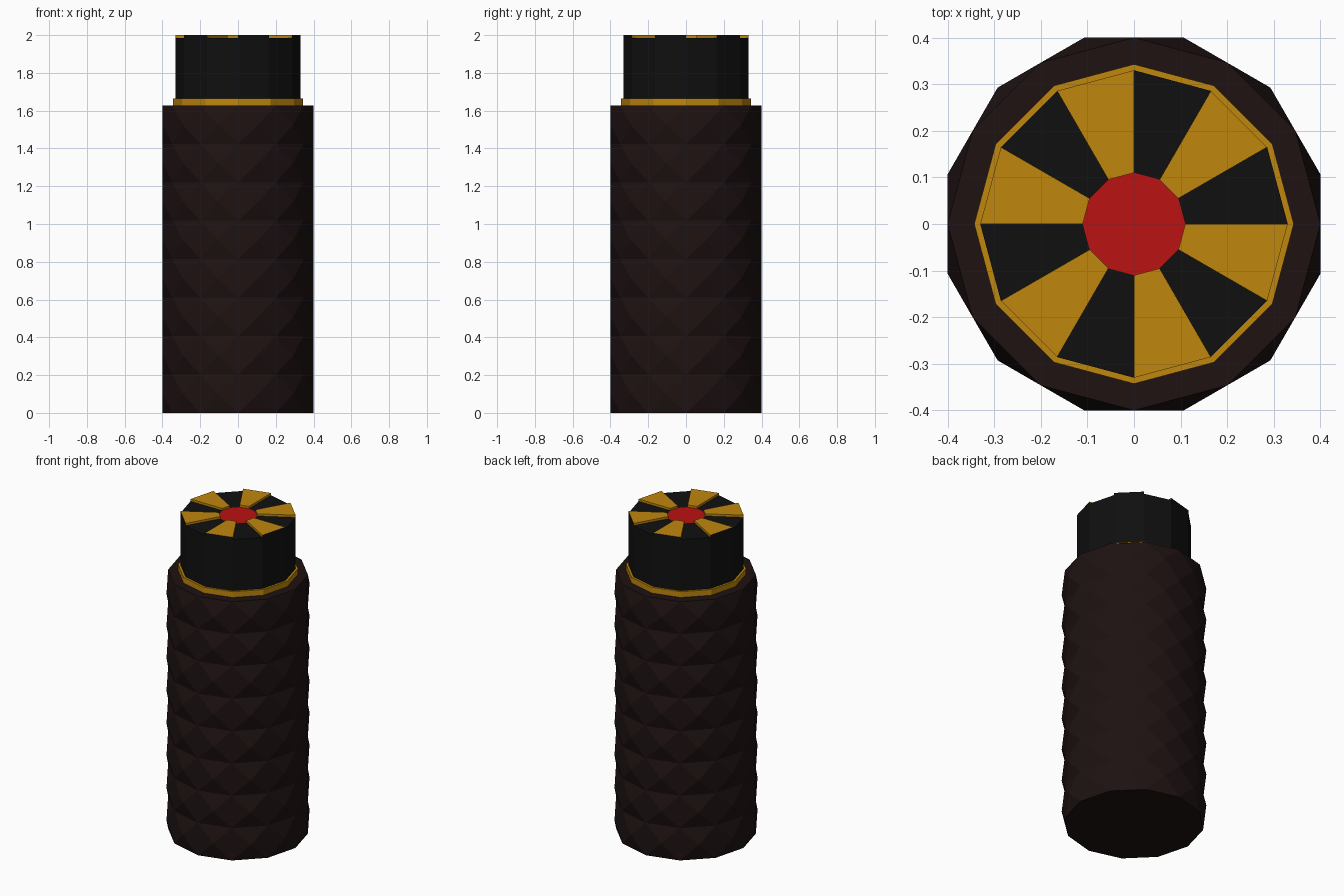
import bpy, bmesh
from math import sin, cos, radians

if "Cube" in bpy.data.objects:
    bpy.data.objects.remove(bpy.data.objects["Cube"])

SIDES = 12
STEP = 360 / SIDES


def material(name, rgb):
    m = bpy.data.materials.new(name)
    m.diffuse_color = (*rgb, 1)
    m.use_nodes = True
    m.node_tree.nodes["Principled BSDF"].inputs["Base Color"].default_value = m.diffuse_color
    return m


GRIP = material("dark_brown", (0.013, 0.006, 0.006))
BLACK = material("black", (0.005, 0.005, 0.005))
GOLD = material("gold", (0.52, 0.24, 0.004))
RED = material("red", (0.5, 0.006, 0.006))


def finish(name, bm, *mats):
    bmesh.ops.recalc_face_normals(bm, faces=bm.faces)
    mesh = bpy.data.meshes.new(name)
    bm.to_mesh(mesh)
    bm.free()
    for m in mats:
        mesh.materials.append(m)
    obj = bpy.data.objects.new(name, mesh)
    bpy.context.collection.objects.link(obj)
    return obj


def ring(bm, r, z, turn=0.0):
    angles = [radians(i * STEP + turn) for i in range(SIDES)]
    return [bm.verts.new((r * cos(a), r * sin(a), z)) for a in angles]


def bridge(bm, a, b):
    return [bm.faces.new((a[i - 1], a[i], b[i], b[i - 1])) for i in range(SIDES)]


def prism(name, r, z0, z1, mat):
    bm = bmesh.new()
    low, high = ring(bm, r, z0), ring(bm, r, z1)
    bridge(bm, low, high)
    bm.faces.new(low)
    bm.faces.new(high)
    return finish(name, bm, mat)


# Knurled grip: valley rings alternate with half-turned peak rings
ROWS, TOP = 8, 1.628
H = TOP / ROWS
bm = bmesh.new()
low = ring(bm, 0.4, 0)
bm.faces.new(low)
for row in range(ROWS):
    peak = ring(bm, 0.414, (row + 0.5) * H, STEP / 2)
    high = ring(bm, 0.4, (row + 1) * H)
    for i in range(SIDES):
        j = (i + 1) % SIDES
        bm.faces.new((low[i], low[j], peak[i]))            # lower facet
        bm.faces.new((high[j], high[i], peak[i]))          # upper facet
        bm.faces.new((low[j], peak[j], high[j], peak[i]))  # flat diamond
    low = high
bm.faces.new(low)
finish("knurled_grip", bm, GRIP)

# Gold collar
prism("collar", 0.343, TOP, 1.664, GOLD)

# Black cap with red centre and alternate raised gold wedges
BASE = 1.986
bm = bmesh.new()
bottom = ring(bm, 0.33, 1.664)
rim = ring(bm, 0.33, BASE)
hub = ring(bm, 0.11, BASE)
bm.faces.new(bottom)
bridge(bm, bottom, rim)
bridge(bm, rim, hub)
bm.faces.new(hub).material_index = 1
finish("cap", bm, BLACK, RED)

bm = bmesh.new()
for k in range(1, SIDES, 2):
    a, b = radians(k * STEP), radians((k + 1) * STEP)
    plan = [(0.11, a), (0.33, a), (0.33, b), (0.11, b)]
    lo, hi = ([bm.verts.new((r * cos(t), r * sin(t), z)) for r, t in plan]
              for z in (BASE, 2.0))
    bm.faces.new(hi)
    for i in range(4):
        j = (i + 1) % 4
        f = bm.faces.new((lo[i], lo[j], hi[j], hi[i]))
        f.material_index = 1 if i == 1 else 0  # outer wall matches the cap
finish("cap_wedges", bm, GOLD, BLACK)
